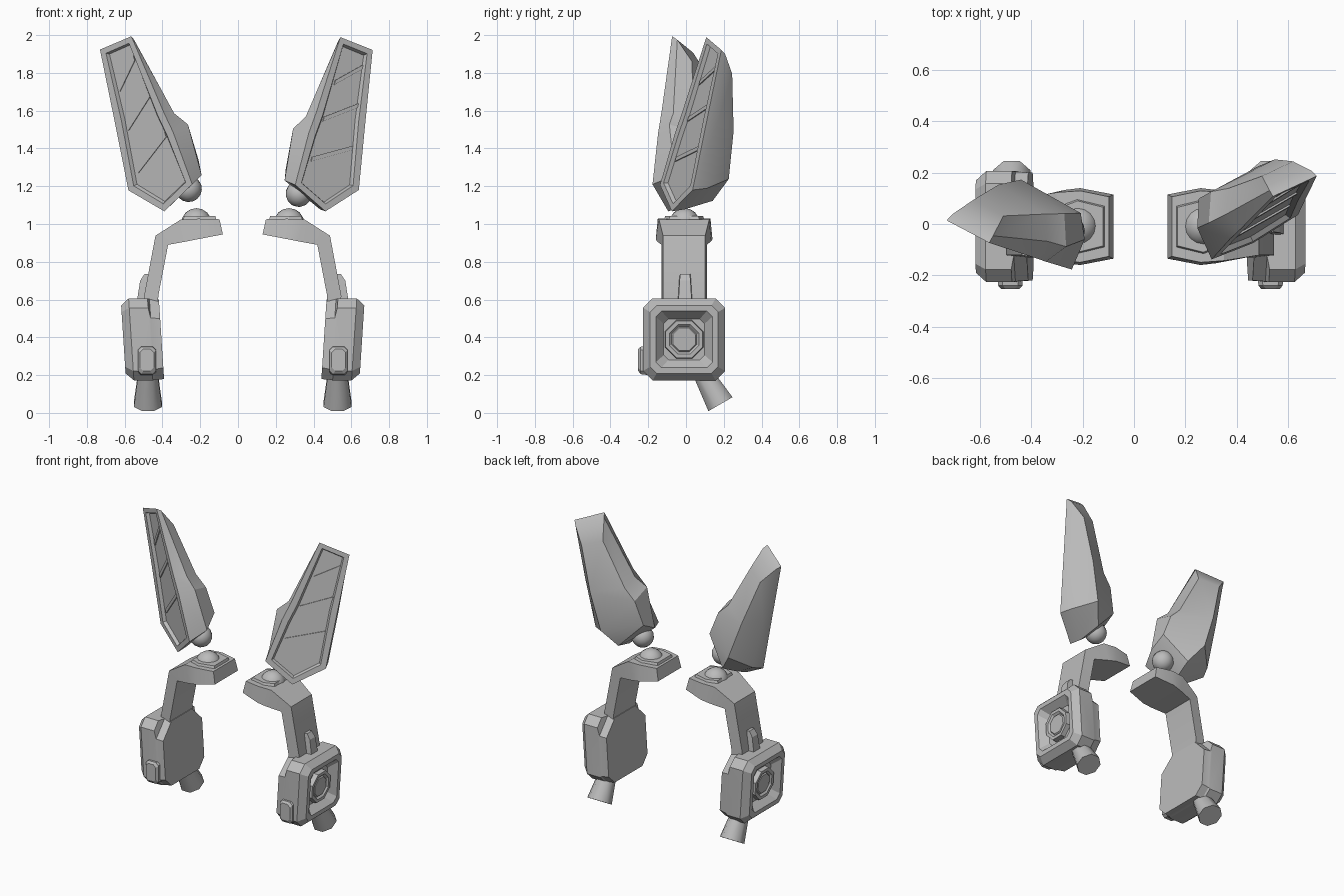
import bpy, bmesh, math
from mathutils import Vector

if "Cube" in bpy.data.objects:
    bpy.data.objects.remove(bpy.data.objects["Cube"])

grey = bpy.data.materials.new("mid grey")
grey.diffuse_color = (0.5, 0.5, 0.5, 1)
grey.use_nodes = True
grey.node_tree.nodes["Principled BSDF"].inputs["Base Color"].default_value = grey.diffuse_color


def finish(name, bm, angle=30):
    bmesh.ops.recalc_face_normals(bm, faces=bm.faces)
    me = bpy.data.meshes.new(name)
    bm.to_mesh(me)
    bm.free()
    me.materials.append(grey)
    ob = bpy.data.objects.new(name, me)
    bpy.context.collection.objects.link(ob)
    bpy.ops.object.select_all(action='DESELECT')
    ob.select_set(True)
    bpy.context.view_layer.objects.active = ob
    bpy.ops.object.shade_smooth_by_angle(angle=math.radians(angle))
    return ob


def loft(name, rings, place, angle=30):
    """Skin closed rings of points and cap both ends."""
    bm = bmesh.new()
    loops = [[bm.verts.new(place(p)) for p in r] for r in rings]
    n = len(loops[0])
    for a, b in zip(loops, loops[1:]):
        for i in range(n):
            j = (i + 1) % n
            bm.faces.new((a[i], a[j], b[j], b[i]))
    bm.faces.new(loops[0])
    bm.faces.new(loops[-1])
    return finish(name, bm, angle)


def dome(name, centre, radius, axis):
    bm = bmesh.new()
    bmesh.ops.create_uvsphere(bm, u_segments=16, v_segments=8, radius=radius)
    q = Vector((0, 0, 1)).rotation_difference(axis)
    for v in bm.verts:
        v.co = centre + q @ v.co
    return finish(name, bm, 50)


def octagon(x, h, c, low=None, tilt=0.065, cy=-0.01, cz=0.389):
    """Chamfered square facing sideways, leaning with height; low = bottom chamfer."""
    k, m = h - c, h - (c if low is None else low)
    pts = [(h, k), (k, h), (-k, h), (-h, k), (-h, -m), (-m, -h), (m, -h), (h, -m)]
    return [(x + tilt * b, cy + a, cz + b) for a, b in pts]


def rect_xz(y, x0, x1, z0, z1, c):
    return [(x0 + c, y, z0), (x1 - c, y, z0), (x1, y, z0 + c), (x1, y, z1 - c),
            (x1 - c, y, z1), (x0 + c, y, z1), (x0, y, z1 - c), (x0, y, z0 + c)]


def headset_side(side, s):
    def place(p):
        return Vector((0.025 + s * (p[0] - 0.025), p[1], p[2]))

    # bent arm: inner point, outer point, half width
    path = [((0.13, 0.945), (0.148, 1.025), 0.125), ((0.26, 0.92), (0.26, 1.028), 0.15),
            ((0.32, 0.908), (0.352, 1.024), 0.143), ((0.42, 0.89), (0.487, 0.938), 0.12),
            ((0.472, 0.62), (0.547, 0.62), 0.12), ((0.475, 0.5), (0.54, 0.5), 0.12)]
    rings = []
    for (xi, zi), (xo, zo), w in path:
        rings.append([(xi, -0.01 - w, zi), (xo, -0.01 - w * 0.93, zo),
                      (xo, -0.01 + w * 0.93, zo), (xi, -0.01 + w, zi)])
    loft(side + "_arm", rings, place, 20)

    # raised six-sided pad and its ball
    hexa = [(0.17, -0.085), (0.27, -0.11), (0.335, -0.085), (0.335, 0.065), (0.27, 0.09), (0.17, 0.065)]
    rings = [[(0.25 + (x - 0.25) * k, -0.01 + (y + 0.01) * k, z) for x, y in hexa]
             for k, z in ((1.12, 1.01), (1.0, 1.042))]
    loft(side + "_pad", rings, place, 20)
    dome(side + "_pad_ball", place((0.27, -0.008, 1.003)), 0.081, Vector((0, 0, 1)))

    # housing with a sunken outer face
    rings = [octagon(0.455, 0.21, 0.1, 0.06), octagon(0.505, 0.214, 0.1, 0.055), octagon(0.515, 0.217, 0.05),
             octagon(0.615, 0.217, 0.05), octagon(0.657, 0.18, 0.035), octagon(0.657, 0.15, 0.03),
             octagon(0.605, 0.108, 0.025)]
    loft(side + "_housing", rings, place, 20)

    # eight-sided dial in the recess
    oc = 2 - math.sqrt(2)
    rings = [octagon(x, h, h * oc) for x, h in ((0.6, 0.102), (0.637, 0.098), (0.637, 0.078),
                                               (0.625, 0.066), (0.632, 0.06))]
    loft(side + "_dial", rings, place, 20)

    # clip at the front, rib on the arm
    loft(side + "_clip", [rect_xz(-0.2, 0.483, 0.582, 0.2, 0.352, 0.015),
                          rect_xz(-0.24, 0.485, 0.58, 0.205, 0.35, 0.018),
                          rect_xz(-0.253, 0.496, 0.569, 0.222, 0.338, 0.018)], place, 20)
    rings = [[(0.5, -0.005 - w, z), (x, -0.005 - w * 0.85, z), (x, -0.005 + w * 0.85, z), (0.5, -0.005 + w, z)]
             for z, w, x in ((0.58, 0.042, 0.587), (0.7, 0.034, 0.568), (0.735, 0.03, 0.545))]
    loft(side + "_rib", rings, place, 20)

    # flared tube under the housing
    axis = Vector((0, 0.5, -0.866))
    across = Vector((0, 0.866, 0.5))
    rings = []
    for t, r in ((0, 0.055), (0.195, 0.08)):
        c = Vector((0.527, 0.085, 0.215)) + axis * t
        rings.append([c + r * (math.cos(a) * Vector((1, 0, 0)) + math.sin(a) * across)
                      for a in [math.pi * (k + 0.5) / 4 for k in range(8)]])
    loft(side + "_tube", rings, place, 50)


# ear outlines as (across, along, depth): face, shoulder, back
FACE = [(0, 0, 0), (0.165, 0.17, 0), (0.12, 0.54, 0), (0.075, 0.925, 0),
        (-0.125, 0.935, 0), (-0.172, 0.5, 0), (-0.19, 0.38, 0), (-0.205, 0.085, 0)]
MID = [(0, 0.02, 0.07), (0.165, 0.19, 0.08), (0.122, 0.54, 0.065), (0.072, 0.905, 0.03),
       (-0.12, 0.915, 0.03), (-0.19, 0.48, 0.08), (-0.243, 0.4, 0.09), (-0.21, 0.125, 0.13)]
BACK = [(0.03, 0.095, 0.205), (0.095, 0.24, 0.23), (0.085, 0.5, 0.19), (0.055, 0.8, 0.11),
        (-0.085, 0.8, 0.11), (-0.13, 0.47, 0.17), (-0.17, 0.38, 0.2), (-0.175, 0.21, 0.22)]


def ear(side, origin, normal, up, s):
    n, v = Vector(normal).normalized(), Vector(up).normalized()
    u = v.cross(n) * s

    def place(p):
        return Vector(origin) + u * p[0] + v * p[1] - n * p[2]

    # faceted shell with a sunken front panel
    bm = bmesh.new()
    a, b, c = [[bm.verts.new(place(p)) for p in ring] for ring in (FACE, MID, BACK)]
    for r, t in ((a, b), (b, c)):
        for i in range(8):
            j = (i + 1) % 8
            bm.faces.new((r[i], r[j], t[j], t[i]))
    for ids in ((0, 1, 7), (1, 2, 6, 7), (2, 5, 6), (2, 3, 4, 5)):
        bm.faces.new([c[i] for i in ids])
    front = bm.faces.new(a)
    bmesh.ops.recalc_face_normals(bm, faces=bm.faces)
    bmesh.ops.inset_region(bm, faces=[front], thickness=0.04, depth=0)
    bmesh.ops.inset_region(bm, faces=[front], thickness=0.012, depth=-0.02)
    finish(side + "_ear", bm, 25)

    # slanted bars across the panel
    for k, (v0, x0, x1) in enumerate(((0.24, -0.135, 0.085), (0.47, -0.115, 0.065), (0.68, -0.095, 0.045))):
        lo, hi = (v0, v0 + 0.13) if s > 0 else (v0 + 0.13, v0)
        rings = [[(x0, lo, d), (x1, hi, d), (x1, hi + 0.025, d), (x0, lo + 0.025, d)]
                 for d in (0.021, 0.013)]
        loft("%s_ear_bar_%d" % (side, k + 1), rings, place)

    # ball joint under the ear
    dome(side + "_ear_ball", place((-0.115, 0.08, 0.125)), 0.07, v)


headset_side("right", 1)
headset_side("left", -1)
ear("right", (0.463, -0.075, 1.067), (0.46, -0.88, 0.125), (0.2, 0.25, 0.947), 1)
ear("left", (-0.39, -0.094, 1.067), (-0.443, -0.893, -0.064), (-0.30, 0.081, 0.951), -1)
